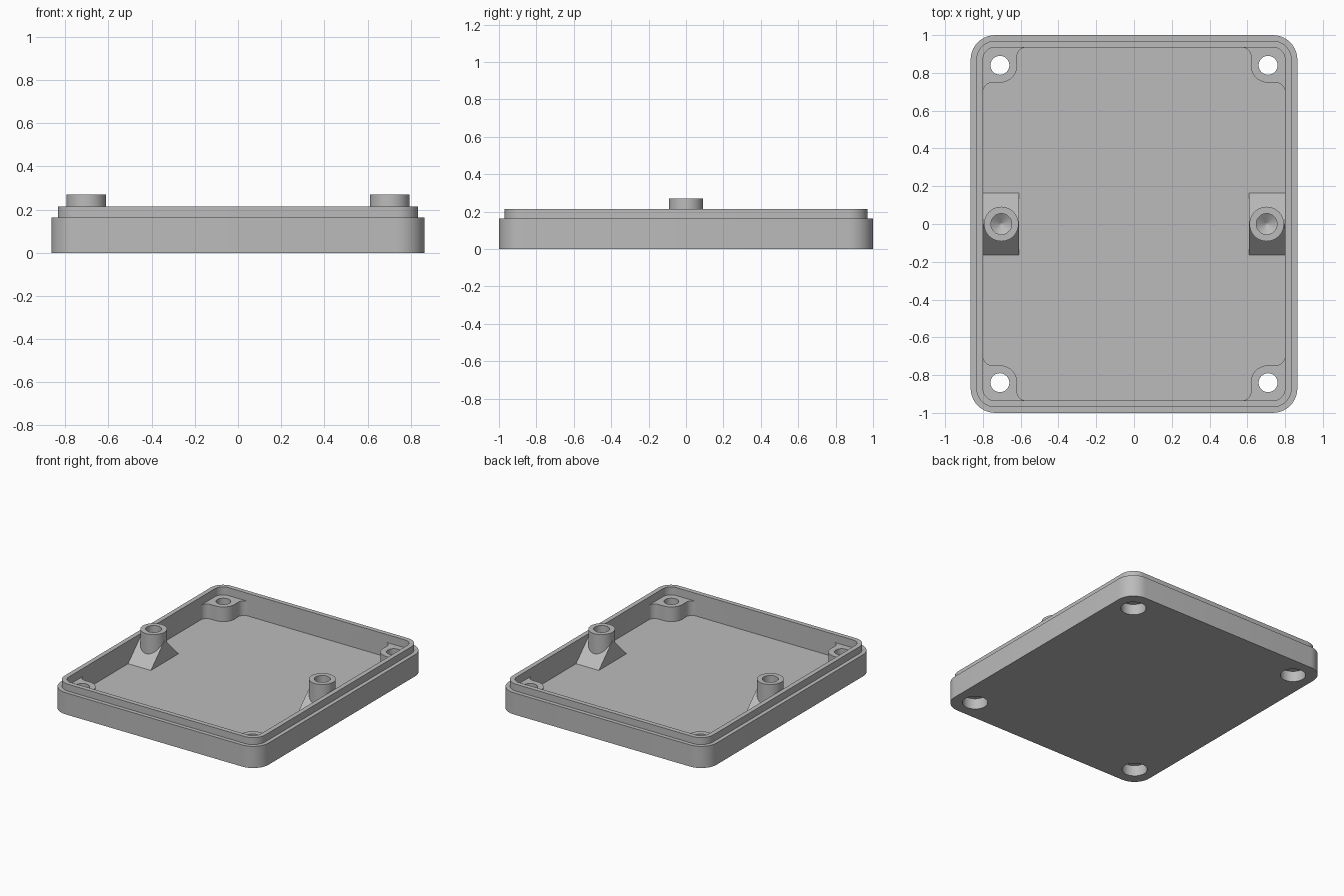
import bpy, bmesh, math
from mathutils import Matrix

if "Cube" in bpy.data.objects:
    bpy.data.objects.remove(bpy.data.objects["Cube"])

grey = bpy.data.materials.new("plain grey")
grey.diffuse_color = (0.5, 0.5, 0.5, 1)
grey.use_nodes = True
grey.node_tree.nodes["Principled BSDF"].inputs["Base Color"].default_value = grey.diffuse_color


def arc(cx, cy, r, a0, a1, n=10):
    """Points on an arc, angles in degrees."""
    return [(cx + r * math.cos(math.radians(a0 + (a1 - a0) * i / n)),
             cy + r * math.sin(math.radians(a0 + (a1 - a0) * i / n))) for i in range(n + 1)]


def rounded_rect(hx, hy, r):
    cx, cy = hx - r, hy - r
    return (arc(cx, cy, r, 0, 90) + arc(-cx, cy, r, 90, 180)
            + arc(-cx, -cy, r, 180, 270) + arc(cx, -cy, r, 270, 360))


def circle(cx, cy, r, n=48):
    return arc(cx, cy, r, 0, 360, n)[:-1]


def stack(name, loops):
    """Solid skinned through a list of (outline, z) loops, capped at both ends."""
    bm = bmesh.new()
    rings = [[bm.verts.new((x, y, z)) for x, y in pts] for pts, z in loops]
    for a, b in zip(rings, rings[1:]):
        n = len(a)
        for i in range(n):
            bm.faces.new((a[i], a[(i + 1) % n], b[(i + 1) % n], b[i]))
    bm.faces.new(rings[0][::-1])
    bm.faces.new(rings[-1])
    bmesh.ops.recalc_face_normals(bm, faces=bm.faces)
    me = bpy.data.meshes.new(name)
    bm.to_mesh(me)
    bm.free()
    me.materials.append(grey)
    ob = bpy.data.objects.new(name, me)
    bpy.context.collection.objects.link(ob)
    return ob


def combine(ob, other, operation):
    """Apply a boolean and remove the helper."""
    mod = ob.modifiers.new("bool", 'BOOLEAN')
    mod.operation, mod.solver, mod.object = operation, 'EXACT', other
    bpy.context.view_layer.objects.active = ob
    bpy.ops.object.modifier_apply(modifier=mod.name)
    bpy.data.objects.remove(other)


def smooth(ob):
    bpy.ops.object.select_all(action='DESELECT')
    ob.select_set(True)
    bpy.context.view_layer.objects.active = ob
    bpy.ops.object.shade_smooth_by_angle(angle=math.radians(30))


FLOOR, RIM, LIP, BOSS = 0.045, 0.163, 0.215, 0.155
HX, HY = 0.71, 0.84  # corner screw hole position

# Tray with stepped lip and hollow inside
outer = rounded_rect(0.865, 1.0, 0.13)
lip = rounded_rect(0.835, 0.97, 0.10)
inner = rounded_rect(0.80, 0.935, 0.065)
tray = stack("tray", [(outer, 0), (outer, RIM), (lip, RIM), (lip, LIP),
                      (inner, LIP), (inner, FLOOR)])

# Corner bosses blended into the walls, then counterbored from below
boss = (arc(HX, HY, 0.092, 180, 270) + arc(0.75, 0.698, 0.05, 90, 0)
        + arc(0.735, 0.87, 0.08, 0, 90) + [(0.57, 0.95)]
        + arc(0.57, 0.885, 0.05, 90, 0))
corners = [(sx, sy) for sx in (-1, 1) for sy in (-1, 1)]
for sx, sy in corners:
    pts = [(sx * x, sy * y) for x, y in boss]
    combine(tray, stack("corner_boss", [(pts, 0.02), (pts, BOSS)]), 'UNION')
for sx, sy in corners:
    wide, narrow = circle(sx * HX, sy * HY, 0.086), circle(sx * HX, sy * HY, 0.05)
    combine(tray, stack("screw_hole", [(wide, -0.05), (wide, 0.08),
                                       (narrow, 0.08), (narrow, 0.3)]), 'DIFFERENCE')
smooth(tray)

# Side standoffs: ridge-shaped foot, round post, drilled blind hole
for s, side in ((-1, "left"), (1, "right")):
    cx = s * 0.7025
    post_ring = circle(cx, 0, 0.0915)
    post = stack(side + "_standoff", [(post_ring, 0.03), (post_ring, 0.27)])
    xa, xb = s * 0.61, s * 0.803
    ridge = stack("foot", [([(-0.18, 0.03), (0.18, 0.03), (0, 0.21)], xa),
                           ([(-0.18, 0.03), (0.18, 0.03), (0, 0.21)], xb)])
    # turn the profile upright: (y, z, x) -> (x, y, z)
    ridge.data.transform(Matrix(((0, 0, 1, 0), (1, 0, 0, 0), (0, 1, 0, 0), (0, 0, 0, 1))))
    combine(post, ridge, 'UNION')
    drill = stack("drill", [(circle(cx, 0, 0.004), 0.12), (circle(cx, 0, 0.055), 0.155),
                            (circle(cx, 0, 0.055), 0.35)])
    combine(post, drill, 'DIFFERENCE')
    smooth(post)
